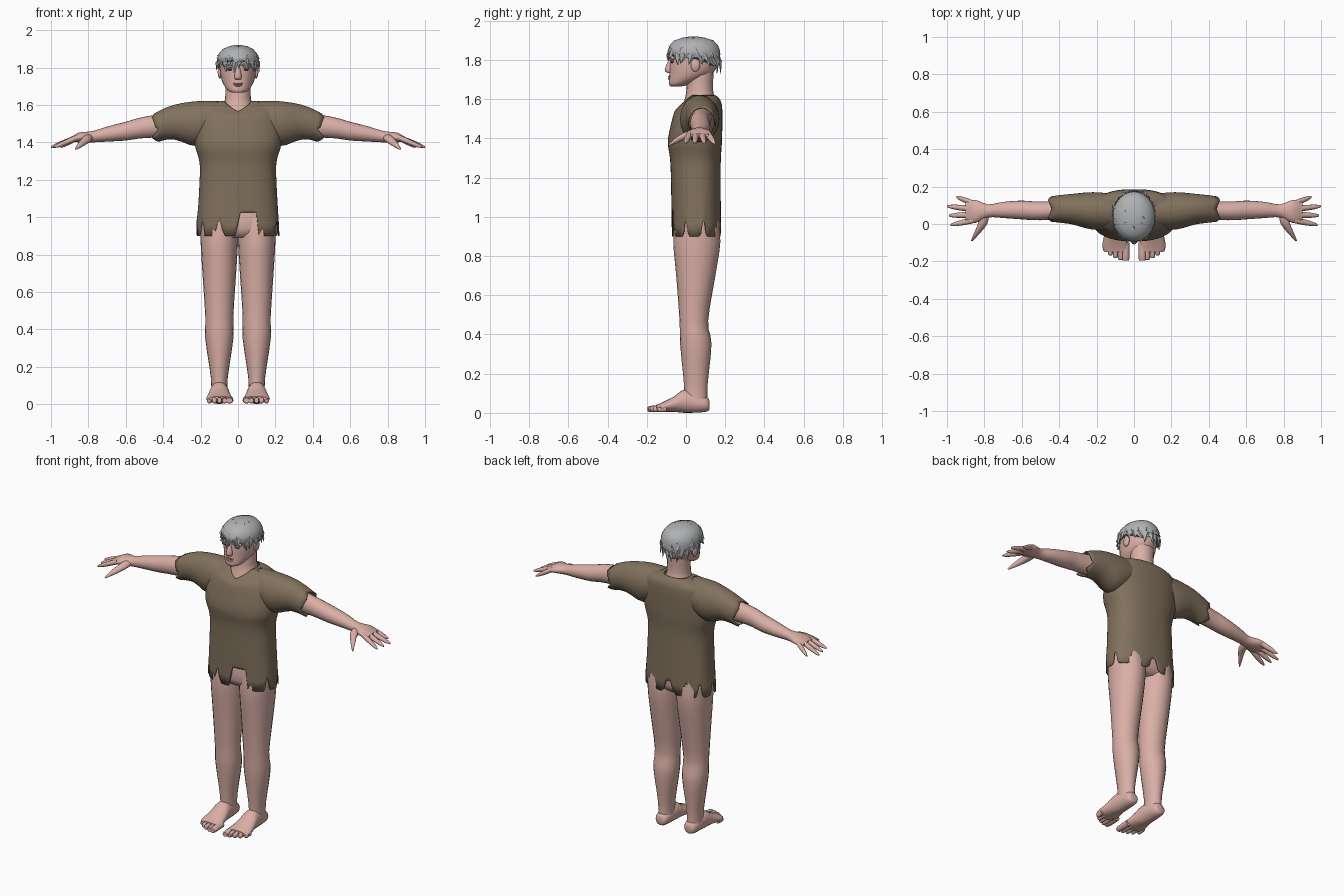
import bpy, bmesh, random
from math import sin, cos, radians, degrees, copysign, tau
from mathutils import Vector

if "Cube" in bpy.data.objects:
    bpy.data.objects.remove(bpy.data.objects["Cube"], do_unlink=True)
random.seed(4)


def material(name, red, green, blue):
    mat = bpy.data.materials.new(name)
    mat.use_nodes = True
    color = (red, green, blue, 1)
    mat.diffuse_color = color
    mat.node_tree.nodes["Principled BSDF"].inputs["Base Color"].default_value = color
    return mat


SKIN = material("skin", red=.7, green=.43, blue=.38)
CLOTH = material("brown cloth", red=.22, green=.165, blue=.11)
HAIR = material("grey hair", red=.43, green=.44, blue=.45)
LIPS = material("lips", red=.48, green=.23, blue=.2)
EYES = material("dark eyes", red=.09, green=.06, blue=.06)


def finish(name, bm, mat, mirror=False, thickness=0, angle=50):
    """Turn a bmesh into a shaded object, optionally mirrored and thickened."""
    bmesh.ops.recalc_face_normals(bm, faces=bm.faces)
    mesh = bpy.data.meshes.new(name)
    bm.to_mesh(mesh)
    bm.free()
    mesh.materials.append(mat)
    ob = bpy.data.objects.new(name, mesh)
    bpy.context.collection.objects.link(ob)
    bpy.ops.object.select_all(action='DESELECT')
    ob.select_set(True)
    bpy.context.view_layer.objects.active = ob
    bpy.ops.object.shade_smooth_by_angle(angle=radians(angle))
    if thickness:
        solidify = ob.modifiers.new("Thickness", 'SOLIDIFY')
        solidify.thickness = thickness
        solidify.offset = -1
    if mirror:
        ob.modifiers.new("Mirror", 'MIRROR').use_mirror_merge = False


def ring(x=0, y=0, z=0, wide=0, deep=0, tall=0):
    """Oval cross-section: a centre and half sizes along x, y and z."""
    return Vector((x, y, z, wide, deep, tall))


def smooth_rings(rings, steps):
    """Catmull-Rom curve through the cross-sections."""
    padded = [rings[0], *rings, rings[-1]]
    for a, b, c, d in zip(padded, padded[1:], padded[2:], padded[3:]):
        for step in range(steps):
            t = step / steps
            yield b + t / 2 * (c - a + t * (2 * a - 5 * b + 4 * c - d + t * (3 * (b - c) + d - a)))
    yield rings[-1]


def loft(name, mat, rings, sides=20, power=2, steps=3, closed=True, tweak=None, **finishing):
    """Skin a row of cross-sections; tweak may move each point by its angle."""
    bm = bmesh.new()
    rows = []
    for x, y, z, wide, deep, tall in smooth_rings(rings, steps):
        row = []
        for k in range(sides):
            turn = tau * k / sides
            c, s = (copysign(abs(f) ** (2 / power), f) for f in (cos(turn), sin(turn)))
            # The axis of the part is the direction with no size
            along_y = c if wide == 0 else s
            point = Vector((x + wide * c, y + deep * along_y, z + tall * s))
            row.append(bm.verts.new(tweak(degrees(turn), point) if tweak else point))
        rows.append(row)
    for low, high in zip(rows, rows[1:]):
        for k in range(sides):
            bm.faces.new((low[k], low[k - 1], high[k - 1], high[k]))
    if closed:
        bm.faces.new(rows[0])
        bm.faces.new(rows[-1])
    finish(name, bm, mat, **finishing)


def blob(name, mat, wide, deep, tall, x=0, y=0, z=0, mirror=False):
    bm = bmesh.new()
    bmesh.ops.create_uvsphere(bm, u_segments=14, v_segments=8, radius=1)
    bmesh.ops.scale(bm, vec=(wide, deep, tall), verts=bm.verts)
    bmesh.ops.translate(bm, vec=(x, y, z), verts=bm.verts)
    finish(name, bm, mat, mirror)


# Legs, pelvis and feet
loft("leg", SKIN, [
    ring(x=.1, y=.05, z=.04, wide=.045, deep=.06), ring(x=.1, y=.05, z=.14, wide=.045, deep=.06),
    ring(x=.1, y=.05, z=.35, wide=.075, deep=.08), ring(x=.1, y=.04, z=.47, wide=.075, deep=.073),
    ring(x=.1, y=.05, z=.7, wide=.09, deep=.1), ring(x=.1, y=.055, z=.87, wide=.1, deep=.12),
    ring(x=.1, y=.055, z=1, wide=.1, deep=.11)], mirror=True)
loft("pelvis", SKIN, [
    ring(y=.055, z=.89, wide=.14, deep=.08), ring(y=.055, z=.94, wide=.197, deep=.115),
    ring(y=.055, z=1.1, wide=.18, deep=.1)], sides=32, power=2.4)
loft("foot", SKIN, [
    ring(x=.1, y=.12, z=.04, wide=.02, tall=.02), ring(x=.1, y=.1, z=.045, wide=.04, tall=.04),
    ring(x=.1, z=.06, wide=.05, tall=.06), ring(x=.1, y=-.06, z=.045, wide=.06, tall=.04),
    ring(x=.1, y=-.12, z=.03, wide=.07, tall=.024), ring(x=.095, y=-.15, z=.03, wide=.06, tall=.012)],
    mirror=True)
for i, toe in enumerate(("big", "second", "third", "fourth", "little")):
    x, tip = .045 + .027 * i, -.195 + .003 * i * i
    size = .013 if i else .02
    loft(toe + "_toe", SKIN, [
        ring(x=x, y=-.1, z=.025, wide=size, tall=.02),
        ring(x=x, y=tip + .01, z=.02, wide=size, tall=.016),
        ring(x=x, y=tip, z=.02, wide=size / 2, tall=.008)], sides=10, mirror=True)

# Arms and hands
loft("arm", SKIN, [
    ring(x=.3, y=.08, z=1.5, deep=.05, tall=.07), ring(x=.5, y=.07, z=1.48, deep=.05, tall=.057),
    ring(x=.6, y=.075, z=1.46, deep=.05, tall=.05), ring(x=.7, y=.075, z=1.444, deep=.043, tall=.04),
    ring(x=.78, y=.07, z=1.43, deep=.035, tall=.03), ring(x=.85, y=.067, z=1.426, deep=.062, tall=.026),
    ring(x=.9, y=.067, z=1.415, deep=.05, tall=.01)], mirror=True)
for i, (finger, reach) in enumerate(dict(index=.98, middle=.99, ring=1, little=.95).items()):
    start, end = Vector((.86, .02 + .03 * i, 1.425)), Vector((reach, -.005 + .05 * i, 1.375))
    sections = []
    for part in (0, .4, .8, 1):
        x, y, z = start.lerp(end, part)
        size = .016 * (1 - .7 * part ** 4)
        sections.append(ring(x, y, z, deep=size, tall=size))
    loft(finger + "_finger", SKIN, sections, sides=10, mirror=True)
loft("thumb", SKIN, [
    ring(x=.8, y=.05, z=1.425, wide=.025, tall=.02), ring(x=.81, z=1.415, wide=.025, tall=.02),
    ring(x=.84, y=-.05, z=1.39, wide=.016, tall=.015),
    ring(x=.867, y=-.09, z=1.365, wide=.005, tall=.005)], sides=12, mirror=True)


# Shirt body with torn hem, square front tear and V neck
def shirt_shape(angle, point):
    tear = max(max(0, 1 - abs(angle - notch) / 7) for notch in (14, 55, 90, 118, 146, 182, 213, 247, 338))
    if 270 < angle < 294:
        tear = 1.2
    if point.z < 1.05:
        point.z += (1.05 - point.z) * tear * .7
    dip = max(0, 1 - abs(angle - 270) / 60) * max(0, (point.z - 1.42) * 5) ** 2
    point.z -= .055 * dip
    point.y -= .028 * dip
    return point


loft("shirt_body", CLOTH, [
    ring(y=.053, z=.9, wide=.222, deep=.125), ring(y=.05, z=1.2, wide=.205, deep=.127),
    ring(y=.048, z=1.3, wide=.207, deep=.13), ring(y=.046, z=1.4, wide=.232, deep=.138),
    ring(y=.067, z=1.55, wide=.222, deep=.118), ring(y=.077, z=1.6, wide=.18, deep=.095),
    ring(y=.075, z=1.622, wide=.08, deep=.073)],
    sides=90, power=2.4, steps=4, closed=False, tweak=shirt_shape, thickness=.005)


def cuff_shape(angle, point):
    tear = abs((angle / 45) % 2 - 1) * (.04 if angle > 180 else .02)
    point.x -= max(0, point.x - .4) / .06 * tear
    return point


loft("sleeve", CLOTH, [
    ring(x=.1, y=.07, z=1.53, deep=.09, tall=.09), ring(x=.22, y=.07, z=1.5, deep=.1, tall=.12),
    ring(x=.34, y=.08, z=1.508, deep=.08, tall=.093), ring(x=.46, y=.08, z=1.48, deep=.068, tall=.077)],
    sides=48, closed=False, tweak=cuff_shape, thickness=.005, mirror=True)

# Neck and head
loft("neck", SKIN, [
    ring(y=.055, z=1.5, wide=.13, deep=.095), ring(y=.07, z=1.6, wide=.08, deep=.077),
    ring(y=.07, z=1.65, wide=.068, deep=.068), ring(y=.075, z=1.75, wide=.07, deep=.066)])
loft("head", SKIN, [
    ring(y=-.05, z=1.666, wide=.03, deep=.03), ring(y=-.03, z=1.68, wide=.057, deep=.058),
    ring(y=.025, z=1.73, wide=.087, deep=.11), ring(y=.04, z=1.8, wide=.097, deep=.123),
    ring(y=.04, z=1.87, wide=.09, deep=.11), ring(y=.04, z=1.9, wide=.03, deep=.04)], sides=28)
loft("nose", SKIN, [
    ring(y=-.08, z=1.735, wide=.016, deep=.014), ring(y=-.083, z=1.75, wide=.02, deep=.026),
    ring(y=-.075, z=1.805, wide=.01, deep=.012)], sides=12)
blob("upper_lip", LIPS, y=-.083, z=1.714, wide=.028, deep=.008, tall=.005)
blob("lower_lip", SKIN, y=-.084, z=1.705, wide=.022, deep=.009, tall=.006)
blob("brow_ridge", SKIN, x=.04, y=-.068, z=1.81, wide=.034, deep=.014, tall=.011, mirror=True)
blob("eyebrow", HAIR, x=.042, y=-.08, z=1.812, wide=.027, deep=.006, tall=.005, mirror=True)
blob("eye", EYES, x=.04, y=-.07, z=1.789, wide=.018, deep=.007, tall=.005, mirror=True)
blob("eyelid", SKIN, x=.04, y=-.069, z=1.796, wide=.021, deep=.009, tall=.006, mirror=True)
blob("ear", SKIN, x=.097, y=.048, z=1.775, wide=.012, deep=.024, tall=.035, mirror=True)


# Hair cap with ragged rim, then pointed locks laid over it
def rim_shape(angle, point):
    if point.z < 1.84:
        point.z -= .03 * sin(radians(angle)) + random.uniform(-.02, .01)
    return point


loft("hair_cap", HAIR, [
    ring(y=.04, z=1.8, wide=.107, deep=.13), ring(y=.04, z=1.85, wide=.113, deep=.133),
    ring(y=.04, z=1.9, wide=.08, deep=.1), ring(y=.04, z=1.92, wide=.02, deep=.02)],
    sides=44, steps=2, tweak=rim_shape, angle=35)


def scalp(angle, rise, out):
    turn, lift = radians(angle), radians(rise)
    drop = .035 * max(0, sin(turn)) * (1 - sin(lift))
    return Vector((.114 * cos(lift) * cos(turn) * out, .042 + .135 * cos(lift) * sin(turn) * out,
                   1.82 + .1 * sin(lift) * out - drop))


bm = bmesh.new()
for row in range(4):
    rise, count = 70 - 20 * row, 7 + 5 * row
    for k in range(count):
        angle = 360 * (k + random.uniform(-.3, .3)) / count
        half = random.uniform(.5, .8) * 360 / count
        fall = rise - random.uniform(24, 36)
        left, right, ridge, under, tip = (bm.verts.new(point) for point in (
            scalp(angle - half, rise, 1), scalp(angle + half, rise, 1), scalp(angle, rise - 5, 1.05),
            scalp(angle, rise - 12, .94), scalp(angle + random.uniform(-12, 12), fall, random.uniform(1.03, 1.12))))
        for side, other in ((left, ridge), (ridge, right), (right, under), (under, left)):
            bm.faces.new((side, other, tip))
        bm.faces.new((left, under, ridge))
        bm.faces.new((under, right, ridge))
finish("hair_locks", bm, HAIR, angle=30)
